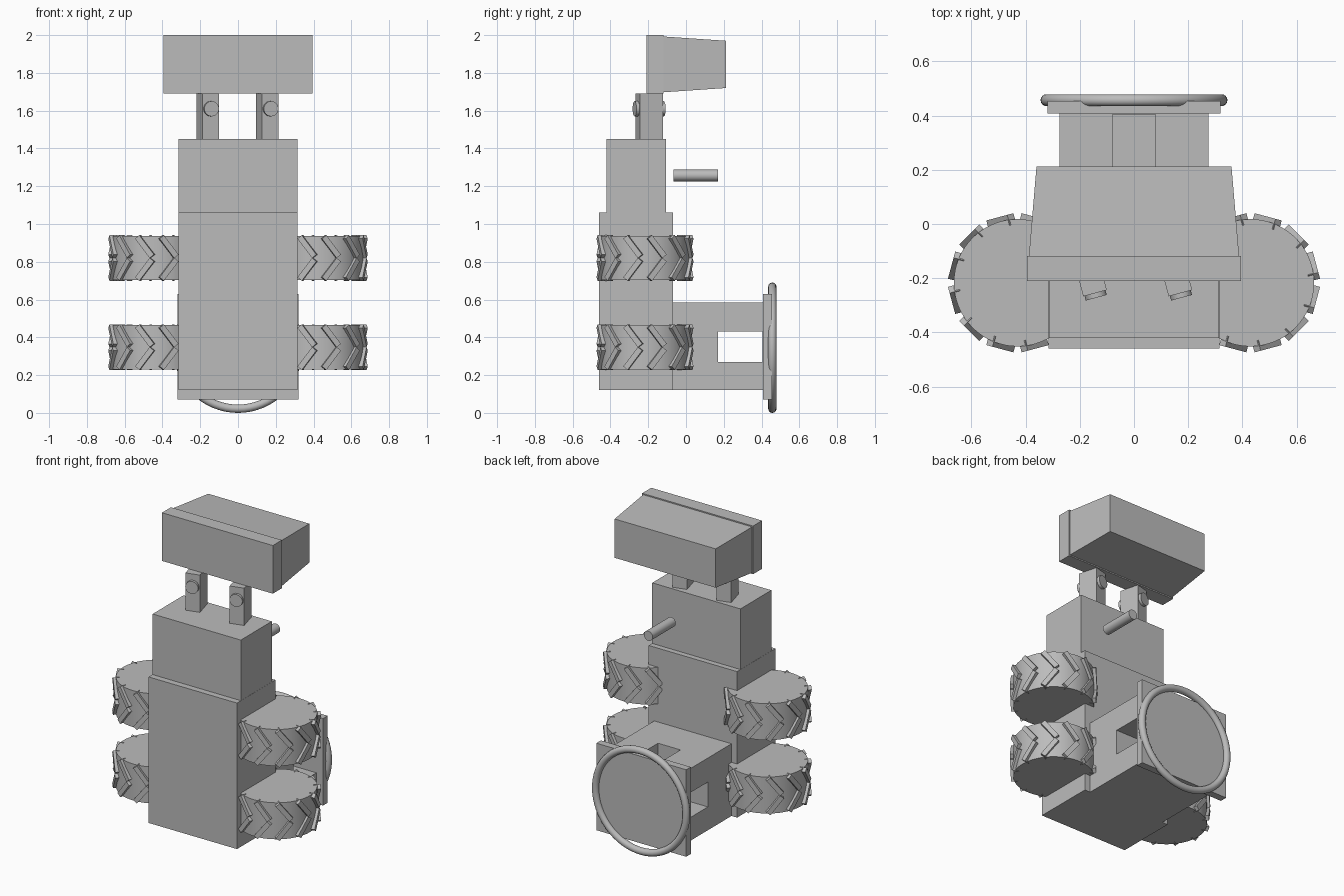
import bpy, bmesh
from math import radians, sin, cos, pi
from mathutils import Matrix, Vector

cube = bpy.data.objects.get("Cube")
if cube:
    bpy.data.objects.remove(cube, do_unlink=True)

GREY = (0.5, 0.5, 0.5, 1)
grey = bpy.data.materials.new("plain grey")
grey.use_nodes = True
grey.diffuse_color = GREY
grey.node_tree.nodes["Principled BSDF"].inputs["Base Color"].default_value = GREY


def finish(name, bm, smooth=False):
    mesh = bpy.data.meshes.new(name)
    bmesh.ops.recalc_face_normals(bm, faces=bm.faces)
    bm.to_mesh(mesh)
    bm.free()
    mesh.materials.append(grey)
    ob = bpy.data.objects.new(name, mesh)
    bpy.context.collection.objects.link(ob)
    if smooth:
        bpy.ops.object.select_all(action='DESELECT')
        ob.select_set(True)
        bpy.context.view_layer.objects.active = ob
        bpy.ops.object.shade_smooth_by_angle(angle=radians(30))
    return ob


def add_box(bm, size, matrix):
    bmesh.ops.create_cube(bm, size=1, matrix=matrix @ Matrix.Diagonal((*size, 1)))


def box(name, x, y, z):
    """Box from (min, max) pairs."""
    bm = bmesh.new()
    spans = (x, y, z)
    add_box(bm, [b - a for a, b in spans],
            Matrix.Translation([(a + b) / 2 for a, b in spans]))
    return finish(name, bm)


def cylinder(name, radius, depth, matrix, segments=32):
    bm = bmesh.new()
    bmesh.ops.create_cone(bm, cap_ends=True, segments=segments, radius1=radius,
                          radius2=radius, depth=depth, matrix=matrix)
    return finish(name, bm, True)


ALONG_Y = Matrix.Rotation(pi / 2, 4, 'X')

# Torso
box("lower_body", (-.315, .315), (-.46, -.07), (.12, 1.06))
box("upper_body", (-.314, .314), (-.42, -.105), (1.06, 1.45))

# Head: front slab and tapered rear housing
box("head_front", (-.395, .395), (-.21, -.118), (1.69, 2))
bm = bmesh.new()
add_box(bm, (.776, .33, .295), Matrix.Translation((0, .047, 1.845)))
for v in bm.verts:
    if v.co.y > .1:
        v.co.x *= .36 / .388
        v.co.z = 1.845 + (v.co.z - 1.845) * .125 / .1475
finish("head_rear", bm)

# Neck posts, slightly turned, each with a pin through it
for side, x in (("right", -.16), ("left", .155)):
    place = Matrix.Translation((x, -.195, 1.57)) @ Matrix.Rotation(radians(15), 4, 'Z')
    bm = bmesh.new()
    add_box(bm, (.09, .125, .24), place)
    finish(side + "_neck_post", bm)
    cylinder(side + "_neck_pin", .04, .16, place @ Matrix.Translation((0, 0, .04)) @ ALONG_Y)

# Rod behind the chest
cylinder("rear_rod", .031, .235, Matrix.Translation((.15, .052, 1.257)) @ ALONG_Y)

# Wheels with chevron treads
for side, x in (("right", -.43), ("left", .43)):
    for level, z in (("lower", .348), ("upper", .82)):
        hub = Matrix.Translation((x, -.217, z))
        cylinder(f"{side}_{level}_wheel", .235, .235, hub, 64)
        bm = bmesh.new()
        for i in range(12):
            turn = Matrix.Rotation(radians(15 + 30 * i), 4, 'Z')
            for s in (1, -1):
                add_box(bm, (.04, .03, .13),
                        hub @ turn @ Matrix.Translation((.232, 0, s * .06))
                        @ Matrix.Rotation(radians(38) * s, 4, 'X'))
        finish(f"{side}_{level}_treads", bm)

# Rear housing with a side window and an open top slot
housing = box("rear_housing", (-.275, .275), (-.07, .41), (.12, .585))
for name, x, z in (("window_cutter", (-.5, .5), (.27, .43)),
                   ("slot_cutter", (-.08, .08), (.271, .8))):
    cutter = box(name, x, (.17, .405), z)
    cutter.hide_render = True
    cutter.hide_set(True)
    cut = housing.modifiers.new(name, 'BOOLEAN')
    cut.operation = 'DIFFERENCE'
    cut.solver = 'EXACT'
    cut.object = cutter

# Bake the cuts and drop the cutters
bpy.context.view_layer.update()
baked = bpy.data.meshes.new_from_object(
    housing.evaluated_get(bpy.context.evaluated_depsgraph_get()))
housing.modifiers.clear()
housing.data = baked
for name in ("window_cutter", "slot_cutter"):
    bpy.data.objects.remove(bpy.data.objects[name], do_unlink=True)

# Back plate and ring
box("back_plate", (-.32, .32), (.408, .455), (.07, .63))
bm = bmesh.new()
RING, TUBE, N, M = .323, .022, 64, 16
loops = []
for i in range(N):
    a = 2 * pi * i / N
    loops.append([bm.verts.new((
        (RING + TUBE * cos(2 * pi * j / M)) * cos(a),
        .457 + TUBE * sin(2 * pi * j / M),
        .345 + (RING + TUBE * cos(2 * pi * j / M)) * sin(a))) for j in range(M)])
for i in range(N):
    p, q = loops[i], loops[(i + 1) % N]
    for j in range(M):
        k = (j + 1) % M
        bm.faces.new((p[j], p[k], q[k], q[j]))
finish("back_ring", bm, True)
